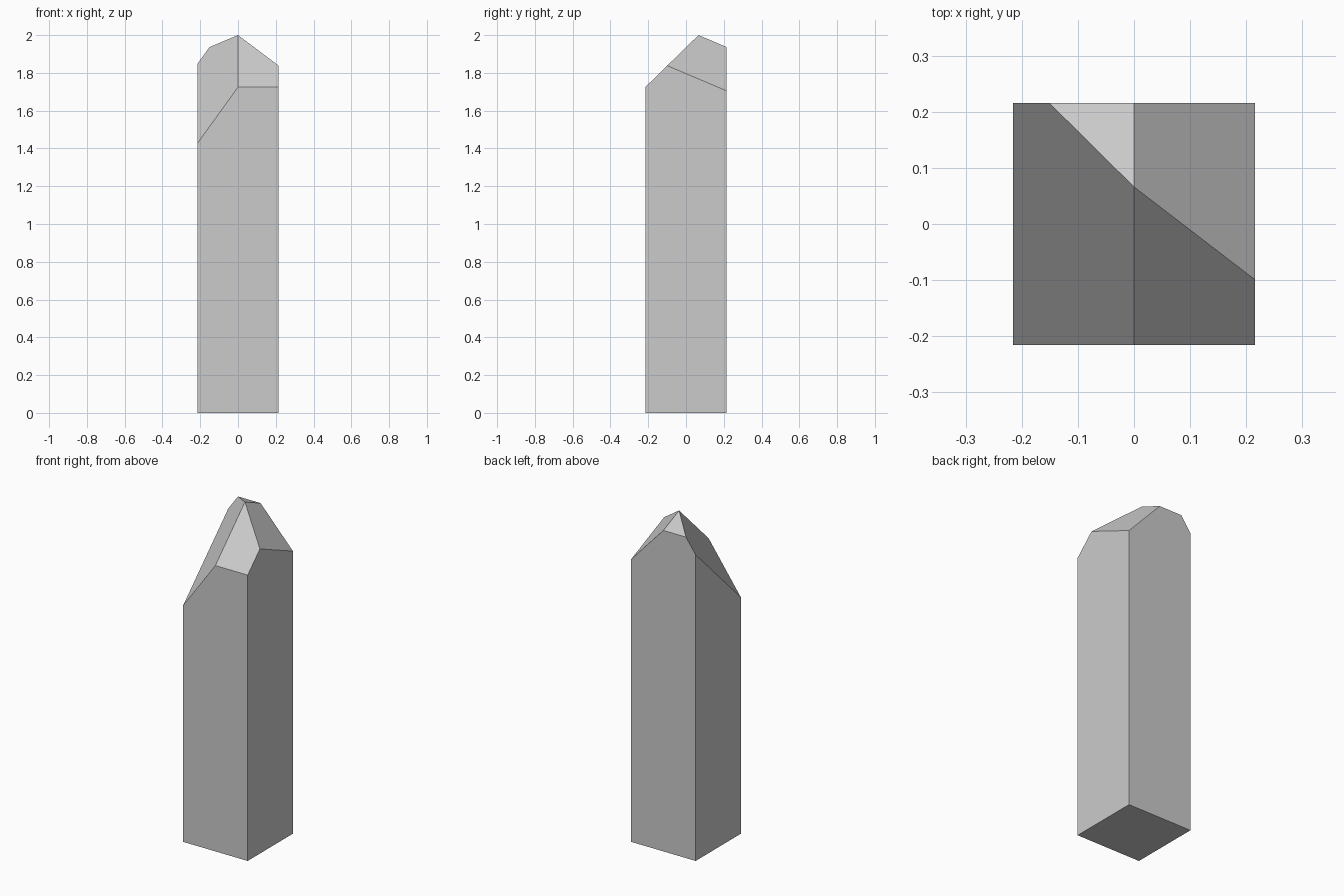
import bpy, bmesh
from mathutils import Vector, Matrix

if "Cube" in bpy.data.objects:
    bpy.data.objects.remove(bpy.data.objects["Cube"])

HALF = 0.2156
HEIGHT = 2.0
APEX = Vector((0, 0.0662, HEIGHT))

# Tip facets as (dz/dx, dz/dy) slopes, all passing through the apex
FACETS = [
    (0.0, 0.977),       # front right
    (1.388, 0.977),     # left
    (-1.0755, -0.4245), # back right
    (0.0, -0.4245),     # back
]

# Square shaft
bm = bmesh.new()
size = Matrix.Diagonal((2 * HALF, 2 * HALF, HEIGHT + 0.5, 1))
bmesh.ops.create_cube(bm, size=1, matrix=Matrix.Translation((0, 0, HEIGHT / 2 + 0.25)) @ size)

# Slice each tip facet and cap the cut
for sx, sy in FACETS:
    geom = bm.verts[:] + bm.edges[:] + bm.faces[:]
    cut = bmesh.ops.bisect_plane(bm, geom=geom, dist=1e-5, plane_co=APEX,
                                 plane_no=Vector((-sx, -sy, 1)).normalized(),
                                 clear_outer=True)
    edges = [e for e in cut["geom_cut"] if isinstance(e, bmesh.types.BMEdge)]
    bmesh.ops.holes_fill(bm, edges=[e for e in edges if e.is_boundary], sides=0)

bmesh.ops.remove_doubles(bm, verts=bm.verts[:], dist=1e-4)
bmesh.ops.recalc_face_normals(bm, faces=bm.faces[:])
mesh = bpy.data.meshes.new("crystal_shard")
bm.to_mesh(mesh)
bm.free()
bpy.context.collection.objects.link(bpy.data.objects.new("crystal_shard", mesh))
